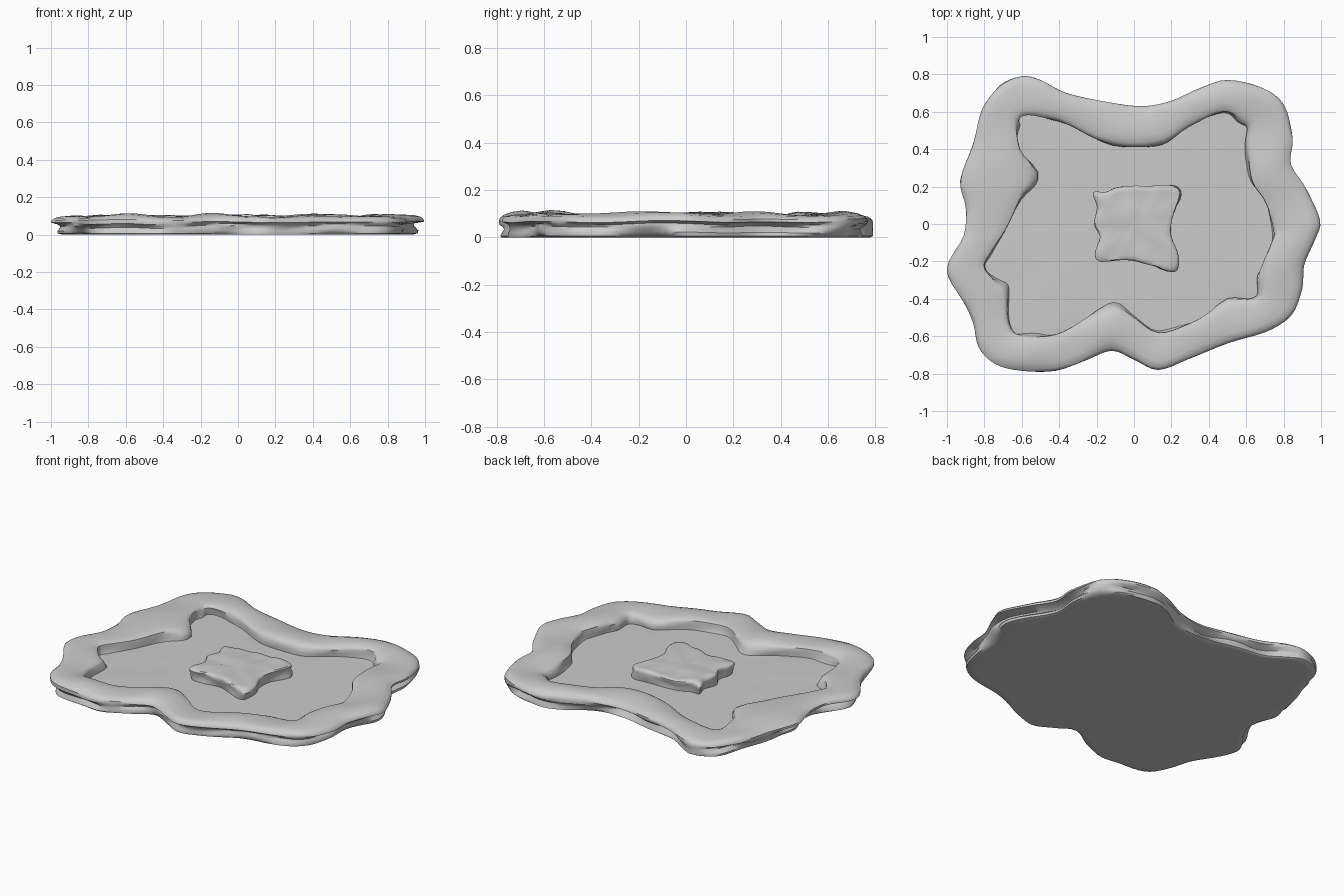
import bpy, bmesh
from mathutils import Vector, noise

if "Cube" in bpy.data.objects:
    bpy.data.objects.remove(bpy.data.objects["Cube"])

# Paired stations around the rim: outer edge and matching inner edge
OUTER = [(1.0, .02), (.93, .18), (.84, .32), (.85, .46), (.80, .64), (.68, .73), (.50, .77),
         (.36, .73), (.20, .66), (.05, .63), (-.13, .65), (-.36, .70), (-.50, .77), (-.60, .79),
         (-.72, .74), (-.81, .62), (-.86, .43), (-.93, .23), (-.90, .09), (-.91, -.06),
         (-.99, -.20), (-.99, -.29), (-.91, -.42), (-.86, -.53), (-.83, -.66), (-.74, -.75),
         (-.60, -.785), (-.42, -.785), (-.26, -.73), (-.12, -.68), (.0, -.73), (.13, -.785),
         (.30, -.72), (.50, -.64), (.70, -.58), (.84, -.49), (.90, -.35), (.91, -.22), (.97, -.08)]
INNER = [(.75, -.03), (.70, .12), (.63, .23), (.61, .40), (.62, .52), (.57, .56), (.48, .60),
         (.30, .53), (.15, .44), (-.02, .42), (-.20, .46), (-.38, .55), (-.49, .58), (-.58, .59),
         (-.62, .57), (-.63, .53), (-.61, .40), (-.55, .24), (-.61, .13), (-.68, -.02),
         (-.77, -.16), (-.80, -.23), (-.74, -.31), (-.69, -.37), (-.68, -.50), (-.65, -.58),
         (-.58, -.60), (-.42, -.59), (-.25, -.51), (-.11, -.45), (.0, -.50), (.13, -.58),
         (.30, -.53), (.50, -.43), (.64, -.41), (.68, -.37), (.68, -.28), (.70, -.19), (.73, -.11)]
SLAB = [(-.22, .17), (-.15, .17), (-.07, .20), (.10, .21), (.22, .21), (.26, .16), (.21, .04),
        (.21, -.07), (.24, -.16), (.23, -.25), (.18, -.26), (.10, -.23), (0, -.20), (-.10, -.20),
        (-.19, -.20), (-.21, -.15), (-.19, -.07), (-.22, 0), (-.20, .09)]


def smooth_loop(pts, steps=4):
    """Closed Catmull-Rom curve through the points."""
    p = [Vector((x, y, 0)) for x, y in pts]
    n, out = len(p), []
    for i in range(n):
        a, b, c, d = (p[(i + k) % n] for k in (-1, 0, 1, 2))
        for s in range(steps):
            t = s / steps
            out.append(b + ((c - a) * t + (2 * a - 5 * b + 4 * c - d) * t * t
                            + (3 * b - a - 3 * c + d) * t ** 3) / 2)
    return out


def wobble(p, freq, amount, seed=0.0):
    return amount * noise.noise(Vector((p.x * freq, p.y * freq, seed)))


def loft(name, rings, angle):
    """Skin closed rings in order; first and last are closed with fans."""
    bm = bmesh.new()
    loops = [[bm.verts.new(p) for p in r] for r in rings]
    n = len(loops[0])
    for lo, hi in zip(loops, loops[1:]):
        for i in range(n):
            j = (i + 1) % n
            bm.faces.new((lo[i], lo[j], hi[j], hi[i]))
    for r in (loops[0], loops[-1]):
        c = bm.verts.new((0, 0, sum(v.co.z for v in r) / n))
        for i in range(n):
            bm.faces.new((r[i], r[(i + 1) % n], c))
    bmesh.ops.recalc_face_normals(bm, faces=bm.faces)
    mesh = bpy.data.meshes.new(name)
    bm.to_mesh(mesh)
    bm.free()
    obj = bpy.data.objects.new(name, mesh)
    bpy.context.collection.objects.link(obj)
    bpy.context.view_layer.objects.active = obj
    obj.select_set(True)
    bpy.ops.object.shade_smooth_by_angle(angle=angle)
    obj.select_set(False)
    return obj


# Rocky tray: flat base, unevenly grooved side, flat-topped rim and sunken floor
outer, inner = smooth_loop(OUTER), smooth_loop(INNER)
# (position from outer edge 0 to inner edge 1, height, height noise, edge noise)
profile = [(.14, 0, 0, .2), (.07, .006, 0, .2), (.06, .02, .006, .2), (.09, .034, .008, .25),
           (.10, .045, .01, .3), (.06, .055, .01, .25), (.00, .065, .01, .05),
           (.02, .077, .01, .05), (.09, .089, .012, .04), (.25, .097, .018, 0),
           (.50, .101, .022, 0), (.75, .099, .018, 0), (.92, .094, .014, 0),
           (.99, .087, .010, 0), (1.02, .075, .006, .1), (1.02, .05, .004, .2),
           (1.04, .032, .003, .2)]
rings = []
for k, (t, z, dz, dt) in enumerate(profile):
    ring = []
    for o, i in zip(outer, inner):
        # the side tucks in more towards the left and right ends
        tuck = .15 * max(0, abs(o.x) - .75) / .25 if k < 6 else 0
        edge = t + tuck + wobble(o, 4, dt, k * .25)
        p = o.lerp(i, max(edge, 0 if t < .5 else 1 if k > 13 else t))
        p.z = z + wobble(p, 3.5, dz)
        ring.append(p)
    rings.append(ring)
for s in (.8, .6, .4, .2):
    ring = []
    for i in inner:
        p = i * s
        p.z = .033 + wobble(p, 4, .006, 5)
        ring.append(p)
    rings.append(ring)
# flat inset ring keeps the underside shading level
rings.insert(0, [p * .96 for p in rings[0]])
loft("rocky_tray", rings, 0.75)

# Rough stone slab in the middle of the floor
slab = smooth_loop(SLAB)
rings = []
for s, z in [(.96, .025), (.97, .05), (.98, .07), (1.0, .083), (.99, .094), (.95, .101),
             (.85, .103), (.65, .103), (.45, .104), (.2, .104)]:
    ring = []
    for p in slab:
        q = p * (s + wobble(p, 8, .06, z * 20) - .02)
        q.z = z + wobble(q, 11, .010, 7)
        ring.append(q)
    rings.append(ring)
loft("centre_slab", rings, 0.75)
